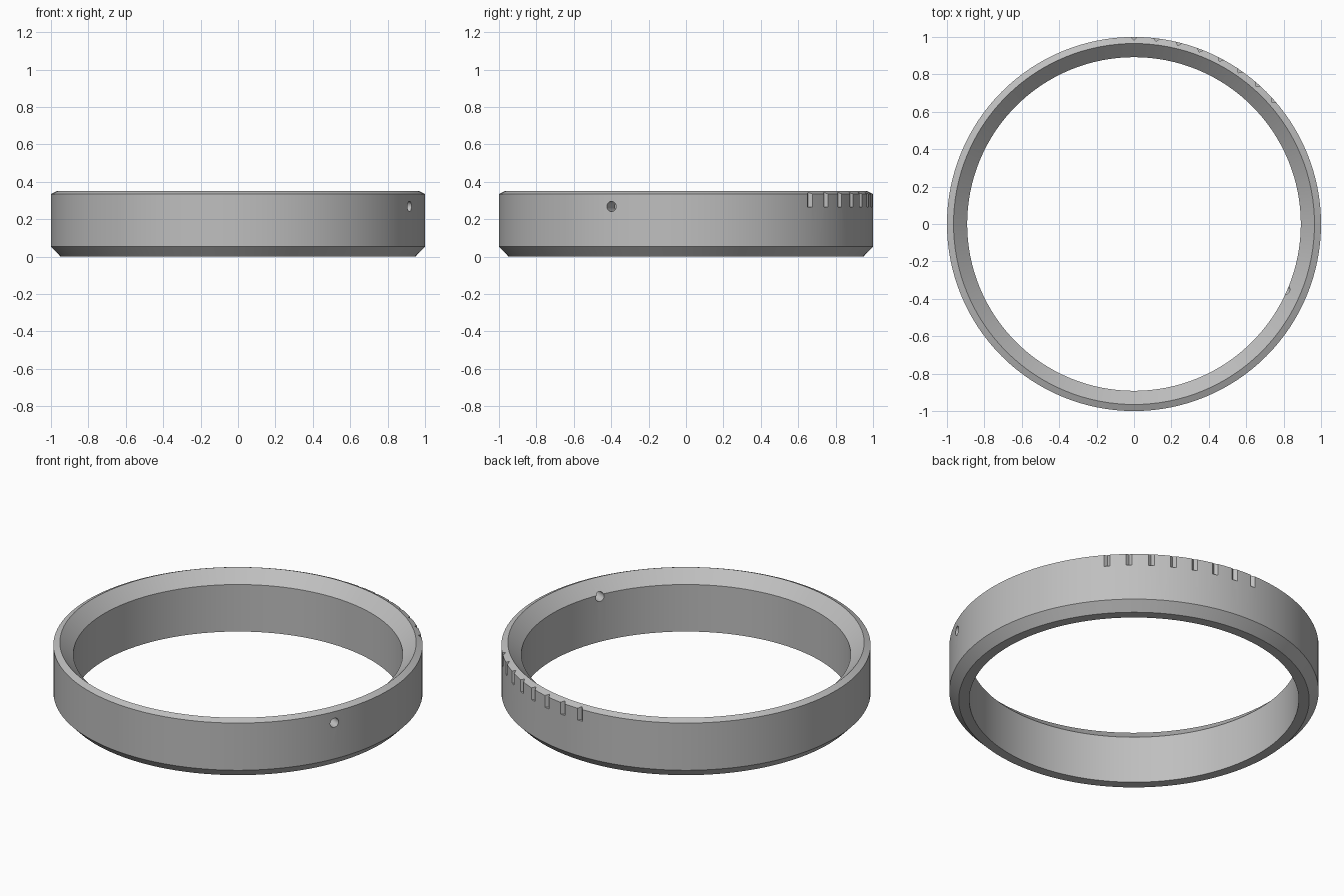
import bpy
import bmesh
import math
from mathutils import Matrix, Vector

if "Cube" in bpy.data.objects:
    bpy.data.objects.remove(bpy.data.objects["Cube"], do_unlink=True)

SEGMENTS = 128
HOLE_ANGLE = math.radians(-23.5)
NOTCH_COUNT = 8
NOTCH_STEP = math.tau / 52

metal = bpy.data.materials.new("grey_metal")
metal.use_nodes = True
grey = (0.52, 0.52, 0.52, 1)
metal.diffuse_color = grey
metal.node_tree.nodes["Principled BSDF"].inputs["Base Color"].default_value = grey


def make_object(name, bm):
    bmesh.ops.recalc_face_normals(bm, faces=bm.faces[:])
    mesh = bpy.data.meshes.new(name)
    bm.to_mesh(mesh)
    bm.free()
    mesh.materials.append(metal)
    obj = bpy.data.objects.new(name, mesh)
    bpy.context.collection.objects.link(obj)
    return obj


# Ring: chamfered cross-section (radius, height) turned around z
profile = [(0.892, 0), (0.949, 0), (1, 0.053), (1, 0.335), (0.965, 0.351), (0.892, 0.281)]
bm = bmesh.new()
points = [bm.verts.new((r, 0, z)) for r, z in profile]
edges = [bm.edges.new((points[i - 1], points[i])) for i in range(len(points))]
bmesh.ops.spin(bm, geom=points + edges, cent=(0, 0, 0), axis=(0, 0, 1),
               angle=math.tau, steps=SEGMENTS, use_merge=True)
bmesh.ops.remove_doubles(bm, verts=bm.verts[:], dist=0.0001)
ring = make_object("ring", bm)

# Cutters: V-shaped scale notches open at the top edge, plus one radial hole
bm = bmesh.new()
for i in range(NOTCH_COUNT):
    turn = Matrix.Rotation(math.pi / 2 - i * NOTCH_STEP, 3, "Z")
    outline = [(0.982, 0), (1.018, -0.034), (1.018, 0.034)]
    base = bm.faces.new([bm.verts.new(turn @ Vector((x, y, 0.265))) for x, y in outline])
    top = bmesh.ops.extrude_face_region(bm, geom=[base])["geom"]
    bmesh.ops.translate(bm, vec=(0, 0, 0.15),
                        verts=[v for v in top if isinstance(v, bmesh.types.BMVert)])
placement = (Matrix.Rotation(HOLE_ANGLE, 4, "Z") @ Matrix.Translation((0.95, 0, 0.268))
             @ Matrix.Rotation(math.pi / 2, 4, "Y"))
bmesh.ops.create_cone(bm, cap_ends=True, segments=32, radius1=0.027, radius2=0.027,
                      depth=0.3, matrix=placement)
cutter = make_object("notch_and_hole_cutter", bm)
cutter.hide_render = True

# Cut the ring, then drop the cutter
cut = ring.modifiers.new("cut", "BOOLEAN")
cut.operation = "DIFFERENCE"
cut.solver = "EXACT"
cut.object = cutter
bpy.ops.object.select_all(action="DESELECT")
bpy.context.view_layer.objects.active = ring
ring.select_set(True)
bpy.ops.object.modifier_apply(modifier=cut.name)
bpy.data.objects.remove(cutter, do_unlink=True)
bpy.ops.object.shade_smooth_by_angle(angle=math.radians(20))
